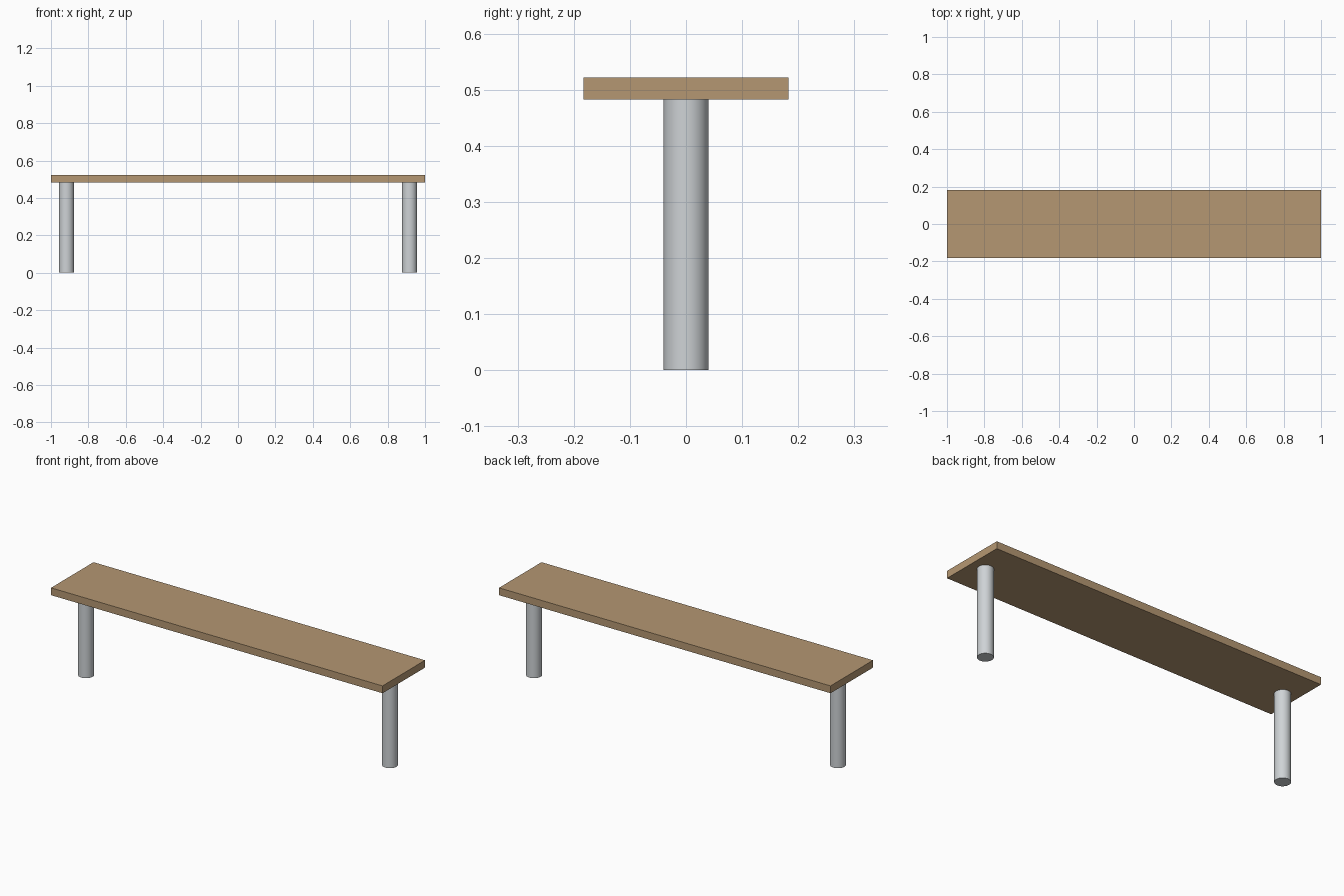
import bpy
import math

cube = bpy.data.objects.get("Cube")
if cube:
    bpy.data.objects.remove(cube, do_unlink=True)


def make_material(name, rgb):
    mat = bpy.data.materials.new(name)
    mat.use_nodes = True
    color = (*rgb, 1.0)
    mat.diffuse_color = color
    mat.node_tree.nodes["Principled BSDF"].inputs["Base Color"].default_value = color
    return mat


wood = make_material("light wood", (0.46, 0.31, 0.17))
metal = make_material("brushed metal", (0.62, 0.65, 0.67))

SEAT_BOTTOM, SEAT_TOP = 0.482, 0.522
SEAT_DEPTH = 0.366
LEG_X, LEG_RADIUS = 0.917, 0.04

# Seat plank
bpy.ops.mesh.primitive_cube_add(size=1, location=(0, 0, (SEAT_BOTTOM + SEAT_TOP) / 2))
seat = bpy.context.object
seat.name = "seat"
seat.scale = (2, SEAT_DEPTH, SEAT_TOP - SEAT_BOTTOM)
bpy.ops.object.transform_apply(location=False, rotation=False, scale=True)
seat.data.materials.append(wood)

# Round legs, one near each end
for name, side in (("left_leg", 1), ("right_leg", -1)):
    bpy.ops.mesh.primitive_cylinder_add(
        vertices=48, radius=LEG_RADIUS, depth=SEAT_BOTTOM,
        location=(side * LEG_X, 0, SEAT_BOTTOM / 2))
    leg = bpy.context.object
    leg.name = name
    leg.data.materials.append(metal)
    bpy.ops.object.shade_smooth_by_angle(angle=math.radians(30))
